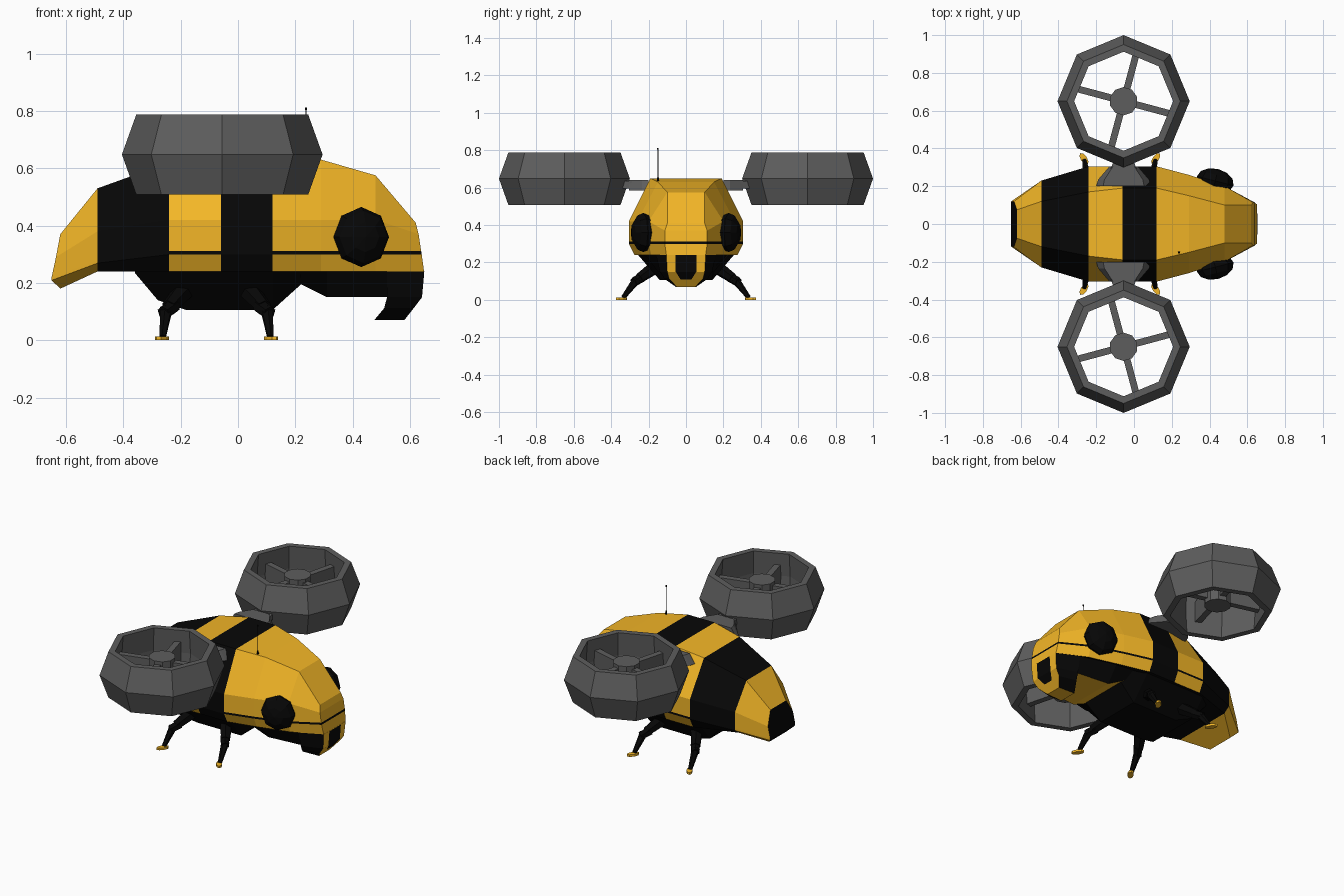
import bpy, bmesh, math
from mathutils import Vector, Matrix

if "Cube" in bpy.data.objects:
    bpy.data.objects.remove(bpy.data.objects["Cube"])


def material(name, rgb):
    m = bpy.data.materials.new(name)
    m.diffuse_color = (*rgb, 1)
    m.use_nodes = True
    m.node_tree.nodes["Principled BSDF"].inputs["Base Color"].default_value = m.diffuse_color
    return m


YELLOW = material("yellow", (0.9, 0.47, 0.02))
BLACK = material("black", (0.002, 0.002, 0.002))
GREY = material("grey", (0.11, 0.11, 0.11))
Y, B = 0, 1


def finish(name, bm, *mats):
    bmesh.ops.recalc_face_normals(bm, faces=bm.faces[:])
    me = bpy.data.meshes.new(name)
    bm.to_mesh(me)
    bm.free()
    for m in mats:
        me.materials.append(m)
    ob = bpy.data.objects.new(name, me)
    bpy.context.collection.objects.link(ob)
    return ob


def loft(name, rings, colour):
    """Skin half-sections (x, y, z), mirrored in y; colour(band, side) picks the material."""
    bm = bmesh.new()
    n = len(rings[0])
    vs = []
    for half in rings:
        full = list(half) + [(x, -y, z) for x, y, z in reversed(half)]
        vs.append([bm.verts.new(p) for p in full])
    for j in range(len(vs) - 1):
        for i in range(2 * n):
            k = (i + 1) % (2 * n)
            f = bm.faces.new((vs[j][i], vs[j][k], vs[j + 1][k], vs[j + 1][i]))
            f.material_index = colour(j, min(i, 2 * n - 2 - i))
    for ring, j in ((vs[0], -1), (vs[-1], len(vs) - 1)):
        for i in range(n - 1):
            f = bm.faces.new((ring[i], ring[i + 1], ring[-2 - i], ring[-1 - i]))
            f.material_index = colour(j, i)
    return finish(name, bm, YELLOW, BLACK)


def beam(name, a, b, r1, r2, mat, sides=6):
    a, b = Vector(a), Vector(b)
    bm = bmesh.new()
    rot = (b - a).to_track_quat('Z', 'Y').to_matrix().to_4x4()
    bmesh.ops.create_cone(bm, cap_ends=True, segments=sides, radius1=r1, radius2=r2,
                          depth=(b - a).length, matrix=Matrix.Translation((a + b) / 2) @ rot)
    return finish(name, bm, mat)


def prism(name, outline, z0, z1, mat):
    bm = bmesh.new()
    lo = [bm.verts.new((x, y, z0)) for x, y in outline]
    hi = [bm.verts.new((x, y, z1)) for x, y in outline]
    bm.faces.new(lo)
    bm.faces.new(hi)
    for i in range(len(lo)):
        k = (i + 1) % len(lo)
        bm.faces.new((lo[i], lo[k], hi[k], hi[i]))
    return finish(name, bm, mat)


# striped body: x, top width, top z, side width, shoulder z, seam z, lower width, lower z
rows = [(-.635, .075, .37, .12, .29, .215, .085, .18),
        (-.49, .12, .53, .23, .38, .275, .19, .24),
        (-.24, .17, .62, .305, .42, .305, .275, .24),
        (-.06, .19, .65, .305, .42, .305, .275, .24),
        (.12, .19, .65, .305, .42, .305, .275, .24),
        (.29, .15, .63, .26, .42, .305, .235, .24),
        (.48, .10, .575, .20, .42, .305, .185, .24),
        (.635, .10, .41, .113, .37, .305, .105, .24)]
shear = {0: (.015, .0, -.015, -.015, .015), 7: (-.015, -.005, .004, .006, .014)}
rings = []
for j, (x, wt, zt, w, zs, zm, wl, zl) in enumerate(rows):
    d = shear.get(j, (0,) * 5)
    pts = [(wt, zt), (w, zs), (w, zm + .006), (w, zm - .006), (wl, zl)]
    rings.append([(x + dx, y, z) for dx, (y, z) in zip(d, pts)])


def stripe(j, s):
    if j in (-1, 1, 3) or (s in (2, 4) and j >= 2):
        return B
    return Y


loft("striped_body", rings, stripe)

# black belly keel: x, upper width, upper z, lower width, lower z
keel = [(-.36, .20, .25, .17, .235), (-.28, .26, .25, .17, .14), (-.18, .265, .25, .14, .105),
        (.12, .265, .25, .14, .105), (.22, .24, .25, .15, .195)]
loft("belly", [[(x, a, z), (x, b, q)] for x, a, z, b, q in keel], lambda j, s: B)

# jaw with black sides and yellow underside
jaw = [(.19, .24, .25, .17, .21), (.31, .225, .25, .15, .15), (.52, .165, .25, .13, .15),
       (.64, .106, .245, .10, .16)]
loft("jaw", [[(x, a, z), (x, b, q)] for x, a, z, b, q in jaw],
     lambda j, s: Y if s == 1 or j == 3 else B)

# chin: back x, front x, back half width, front half width, z
chin = [(.52, .65, .16, .105, .24), (.52, .642, .14, .10, .15),
        (.51, .613, .115, .09, .112), (.475, .58, .055, .05, .07)]
bm = bmesh.new()
lv = [[bm.verts.new(p) for p in ((a, u, z), (b, w, z), (b, -w, z), (a, -u, z))]
      for a, b, u, w, z in chin]
for p, q in zip(lv, lv[1:]):
    for i in range(4):
        k = (i + 1) % 4
        f = bm.faces.new((p[i], p[k], q[k], q[i]))
        f.material_index = Y if i in (1, 3) else B
bm.faces.new(lv[0])
bm.faces.new(lv[-1])
finish("chin", bm, YELLOW, BLACK)

# mouth panel following the chin
bm = bmesh.new()
mv = [[bm.verts.new((x, s * w, z)) for s in (-1, 1)]
      for x, w, z in ((.653, .055, .24), (.646, .055, .15), (.617, .03, .11))]
for p, q in zip(mv, mv[1:]):
    bm.faces.new((p[0], p[1], q[1], q[0]))
finish("mouth", bm, BLACK)

# antenna
beam("antenna", (.238, -.15, .58), (.238, -.15, .805), .002, .002, BLACK)
beam("antenna_tip", (.238, -.15, .803), (.238, -.15, .812), .004, .004, BLACK)
beam("antenna_base", (.238, -.15, .63), (.238, -.15, .655), .006, .005, BLACK)

FX, FY = -.055, .65
for s, side in ((1, "left"), (-1, "right")):
    # eye
    bm = bmesh.new()
    m = (Matrix.Translation((.43, s * .228, .36)) @ Matrix.Rotation(-s * .25, 4, 'Z')
         @ Matrix.Diagonal((.1, .065, .105, 1)) @ Matrix.Rotation(math.pi / 2, 4, 'X'))
    bmesh.ops.create_uvsphere(bm, u_segments=8, v_segments=6, radius=1, matrix=m)
    finish(side + "_eye", bm, BLACK)

    # octagonal fan duct
    bm = bmesh.new()
    prof = [(.30, .787), (.35, .648), (.30, .508), (.262, .508), (.272, .648), (.262, .787)]
    dv = []
    for k in range(8):
        a = k * math.pi / 4
        dv.append([bm.verts.new((FX + r * math.cos(a), s * (FY + r * math.sin(a)), z))
                   for r, z in prof])
    for k in range(8):
        p, q = dv[k], dv[(k + 1) % 8]
        for i in range(6):
            n = (i + 1) % 6
            bm.faces.new((p[i], q[i], q[n], p[n]))
    finish(side + "_fan_duct", bm, GREY)

    # tall hub with four upright vanes
    beam(side + "_fan_hub", (FX, s * FY, .56), (FX, s * FY, .735), .075, .075, GREY, 10)
    for k in range(4):
        a = math.radians(75 + 90 * k)
        bm = bmesh.new()
        m = (Matrix.Translation((FX, s * FY, .65)) @ Matrix.Rotation(s * a, 4, 'Z')
             @ Matrix.Translation((.16, 0, 0)) @ Matrix.Diagonal((.21, .036, .13, 1)))
        bmesh.ops.create_cube(bm, size=1, matrix=m)
        finish(f"{side}_fan_vane_{k + 1}", bm, GREY)

    # fan mount on the body and arm to the duct
    mount = [(-.145, .20), (-.135, .235), (-.075, .305), (.075, .305), (.135, .235), (.145, .20)]
    ob = prism(side + "_fan_mount", [(FX + x, s * y) for x, y in mount], .585, .64, GREY)
    for v in ob.data.vertices:
        if v.co.z > .61:
            v.co.x = FX + (v.co.x - FX) * .75
    prism(side + "_fan_arm", [(FX + x, s * y) for x, y in
                              ((-.07, .29), (.07, .29), (.05, .34), (-.05, .34))],
          .595, .635, GREY)

    # legs, mirrored front to back about x = -0.075
    for d, end in ((1, "front"), (-1, "rear")):
        def P(x, y, z):
            return (-.075 + d * x, s * y, z)
        n = f"{end}_{side}_"
        beam(n + "thigh", P(.09, .13, .20), P(.165, .25, .115), .042, .028, BLACK)
        beam(n + "knee", P(.15, .235, .12), P(.185, .28, .095), .027, .025, BLACK)
        beam(n + "shin", P(.175, .262, .11), P(.188, .336, .012), .023, .012, BLACK)
        foot = []
        for t in range(8):
            u, v = .036 * math.cos(t * math.pi / 4), .017 * math.sin(t * math.pi / 4)
            foot.append((-.075 + d * (.19 + .55 * u + .83 * v), s * (.345 + .83 * u - .55 * v)))
        prism(n + "foot", foot, 0, .013, YELLOW)
